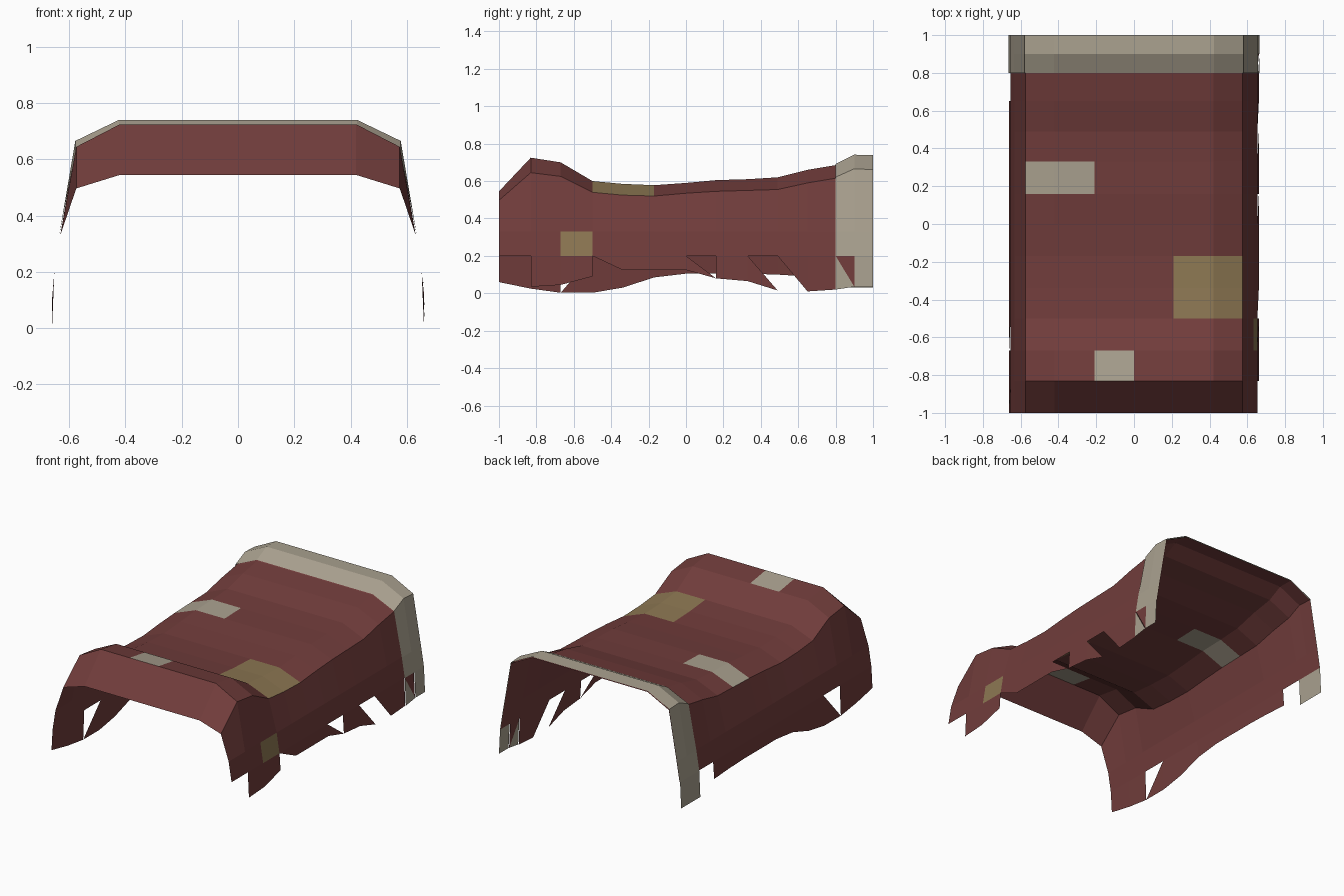
import bpy, bmesh

if "Cube" in bpy.data.objects:
    bpy.data.objects.remove(bpy.data.objects["Cube"])


def material(name, rgb):
    m = bpy.data.materials.new(name)
    m.diffuse_color = (*rgb, 1)
    m.use_nodes = True
    m.node_tree.nodes["Principled BSDF"].inputs["Base Color"].default_value = m.diffuse_color
    return m


RED = material("faded red cloth", (0.165, 0.046, 0.044))
CREAM = material("cream cloth", (0.40, 0.355, 0.275))
TAN = material("tan cloth", (0.265, 0.185, 0.085))

# Stations along the length, with heights of the top and of the bed edge
Y = [-1, -.83, -.67, -.5, -.34, -.17, 0, .16, .33, .49, .65, .8, .9, 1]
TOP = [.545, .725, .70, .60, .585, .578, .59, .605, .61, .62, .66, .685, .735, .733]
EDGE = [.497, .645, .625, .54, .525, .52, .535, .545, .55, .555, .59, .615, .66, .655]
# Hem heights of the two hanging sides
HEM_L = [.06, .025, .003, .003, .03, .085, .105, .105, .105, .10, .09, .03, .03, .03]
HEM_R = [.06, .035, .045, .09, .125, .125, .125, .08, .065, .015, .01, .02, .035, .035]

# Tears in the hem row: (column, segment) -> dropped corner, or None if all gone
LEFT, RIGHT = 0, 11
BLANKET_TEARS = {
    (LEFT, 2): 1, (LEFT, 10): None, (LEFT, 11): None, (LEFT, 12): None,
    (RIGHT, 0): None, (RIGHT, 3): 1, (RIGHT, 6): 3, (RIGHT, 8): 3,
    (RIGHT, 9): 1, (RIGHT, 11): 1, (RIGHT, 12): None,
}
BAND_TEARS = {(RIGHT, 11): 3}


def section(i, grow):
    """Points across the cloth, left hem to right hem."""
    def side(hem):
        return [(.661, hem), (.653, .20), (.632, .33), (.575, EDGE[i])]
    pts = [(-x, z) for x, z in side(HEM_L[i])]
    pts += [(x, TOP[i]) for x in (-.42, -.21, 0, .21, .42)]
    pts += side(HEM_R[i])[::-1]
    lift = grow if grow else 0
    return [(x * (1 + grow), Y[i], z + (lift if z > .4 else 0)) for x, z in pts]


def drape(name, first, last, tears, mats, rule, grow=0.0):
    bm = bmesh.new()
    rows = {i: [bm.verts.new(p) for p in section(i, grow)] for i in range(first, last + 1)}
    for i in range(first, last):
        for j in range(12):
            quad = [rows[i][j], rows[i][j + 1], rows[i + 1][j + 1], rows[i + 1][j]]
            if (j, i) in tears:
                drop = tears[(j, i)]
                if drop is None:
                    continue
                quad.pop(drop)
            bm.faces.new(quad).material_index = rule(i, j)
    bmesh.ops.delete(bm, geom=[v for v in bm.verts if not v.link_faces], context='VERTS')
    me = bpy.data.meshes.new(name)
    bm.to_mesh(me)
    bm.free()
    for m in mats:
        me.materials.append(m)
    ob = bpy.data.objects.new(name, me)
    bpy.context.collection.objects.link(ob)
    return ob


def patches(i, j):
    """Sewn patches occupy whole cells of the cloth grid."""
    if (i == 7 and j in (3, 4)) or (i == 1 and j == 5):
        return 1
    if (i in (3, 4) and j in (7, 8)) or (i == 2 and j == 10):
        return 2
    return 0


# Ragged patched blanket
drape("blanket", 0, 13, BLANKET_TEARS, [RED, CREAM, TAN], patches)
# Folded-over band at the head end, lying just outside the blanket
drape("folded_band", 11, 13, BAND_TEARS, [CREAM], lambda i, j: 0, grow=0.006)
